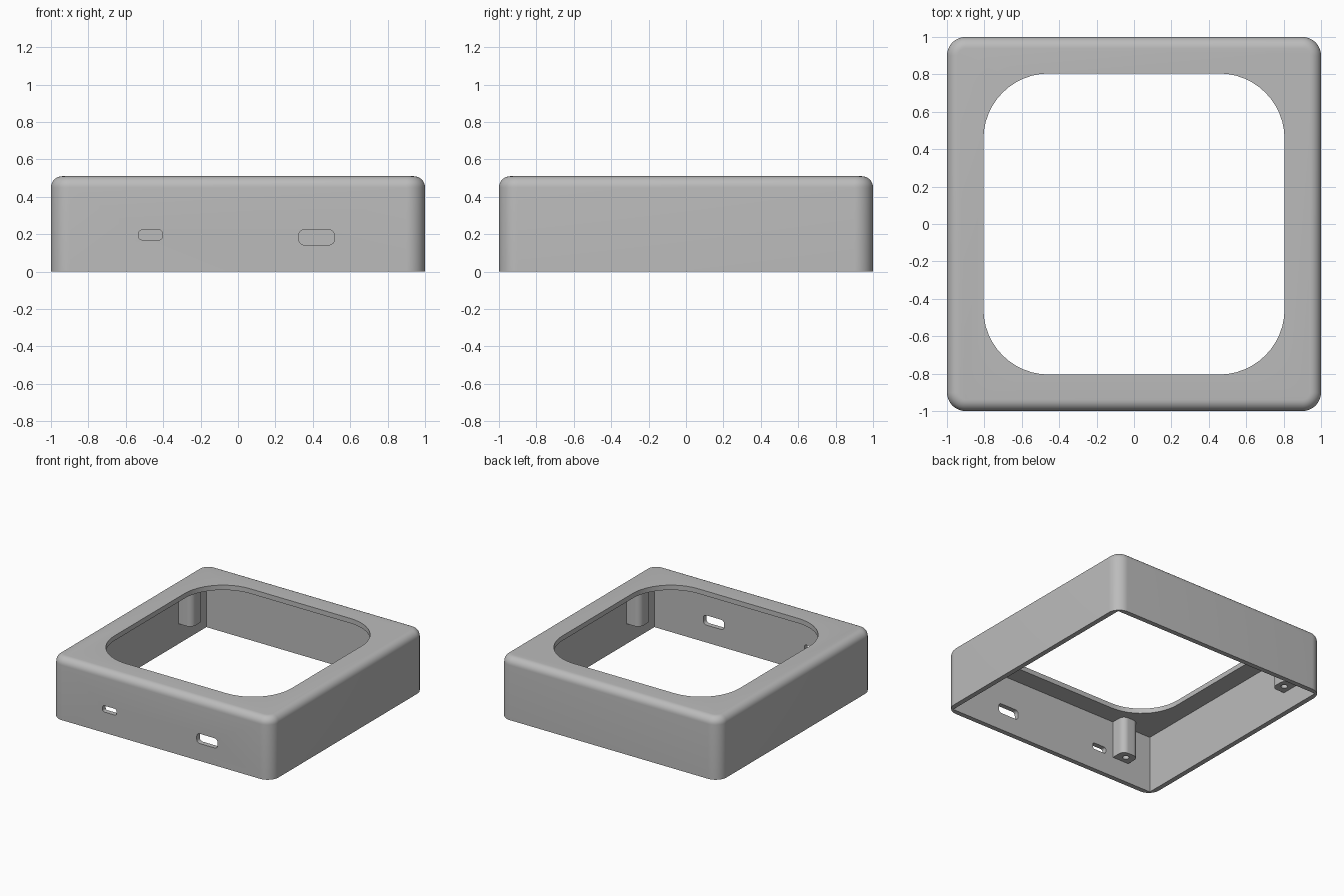
import bpy, math
from math import sin, cos, pi, radians
from mathutils import Matrix

if "Cube" in bpy.data.objects:
    bpy.data.objects.remove(bpy.data.objects["Cube"], do_unlink=True)

GREY = (0.5, 0.5, 0.5, 1)
mat = bpy.data.materials.new("matt_grey")
mat.use_nodes = True
mat.diffuse_color = GREY
mat.node_tree.nodes["Principled BSDF"].inputs["Base Color"].default_value = GREY

WALL = 0.04
INNER = 1 - WALL
HEIGHT = 0.51
CORNER = 0.1
FILLET = 0.06


def outline(x0, x1, y0, y1, radii, steps=12):
    """Rounded rectangle; radii run from the (+,+) corner anticlockwise."""
    pts = []
    corners = [(x1, y1, -1, -1), (x0, y1, 1, -1), (x0, y0, 1, 1), (x1, y0, -1, 1)]
    for k, ((x, y, sx, sy), r) in enumerate(zip(corners, radii)):
        if r == 0:
            pts.append((x, y))
            continue
        for i in range(steps + 1):
            a = (k + i / steps) * pi / 2
            pts.append((x + sx * r + r * cos(a), y + sy * r + r * sin(a)))
    return pts


def loft(name, rings):
    """Closed solid through stacked (outline, z) rings."""
    n = len(rings[0][0])
    verts = [(x, y, z) for pts, z in rings for x, y in pts]
    faces = [tuple(reversed(range(n))), tuple(range(len(verts) - n, len(verts)))]
    for k in range(len(rings) - 1):
        for i in range(n):
            j = (i + 1) % n
            faces.append((k * n + i, k * n + j, k * n + n + j, k * n + n + i))
    mesh = bpy.data.meshes.new(name)
    mesh.from_pydata(verts, [], faces)
    mesh.materials.append(mat)
    ob = bpy.data.objects.new(name, mesh)
    bpy.context.collection.objects.link(ob)
    return ob


def prism(name, pts, z0, z1):
    return loft(name, [(pts, z0), (pts, z1)])


def cut(target, cutter):
    """Subtract the cutter for good and remove it."""
    cutter.hide_render = True
    mod = target.modifiers.new("cut", "BOOLEAN")
    mod.operation = "DIFFERENCE"
    mod.solver = "EXACT"
    mod.object = cutter
    bpy.context.view_layer.update()
    graph = bpy.context.evaluated_depsgraph_get()
    mesh = bpy.data.meshes.new_from_object(target.evaluated_get(graph))
    target.modifiers.clear()
    target.data = mesh
    bpy.data.objects.remove(cutter, do_unlink=True)


def smooth(ob):
    bpy.ops.object.select_all(action="DESELECT")
    ob.select_set(True)
    bpy.context.view_layer.objects.active = ob
    bpy.ops.object.shade_smooth_by_angle(angle=radians(30))


# Frame: rounded box with a filleted top edge
def square(half, r):
    return outline(-half, half, -half, half, [r] * 4)


rings = [(square(1, CORNER), 0)]
for i in range(9):
    a = i / 8 * pi / 2
    inset = FILLET * (1 - cos(a))
    rings.append((square(1 - inset, CORNER - inset), HEIGHT - FILLET + FILLET * sin(a)))
frame = loft("frame", rings)

# Hollow inside and the large opening in the top
cut(frame, prism("cavity_cutter", square(INNER, 0), -0.2, HEIGHT - WALL))
cut(frame, prism("opening_cutter", square(0.805, 0.35), 0.3, 0.8))

# Two rounded slots through the front wall
for x0, x1, z0, z1, r in [(-0.53, -0.405, 0.17, 0.222, 0.015),
                          (0.325, 0.515, 0.143, 0.223, 0.028)]:
    slot = prism("slot_cutter", outline(x0, x1, z0, z1, [r] * 4, 6), 0.9, 1.1)
    slot.data.transform(Matrix.Rotation(pi / 2, 4, "X"))
    cut(frame, slot)
smooth(frame)

# Screw posts, one along each wall, turned a quarter each time
for k, side in enumerate(["front", "right", "back", "left"]):
    post = prism(side + "_screw_post",
                 outline(-0.75, -0.6, -0.97, -0.84, [0.05, 0.05, 0, 0]), 0.165, 0.48)
    cut(post, prism("hole_cutter",
                    outline(-0.7, -0.65, -0.925, -0.875, [0.025] * 4, 6), 0.1, 0.4))
    post.data.transform(Matrix.Rotation(k * pi / 2, 4, "Z"))
    smooth(post)
